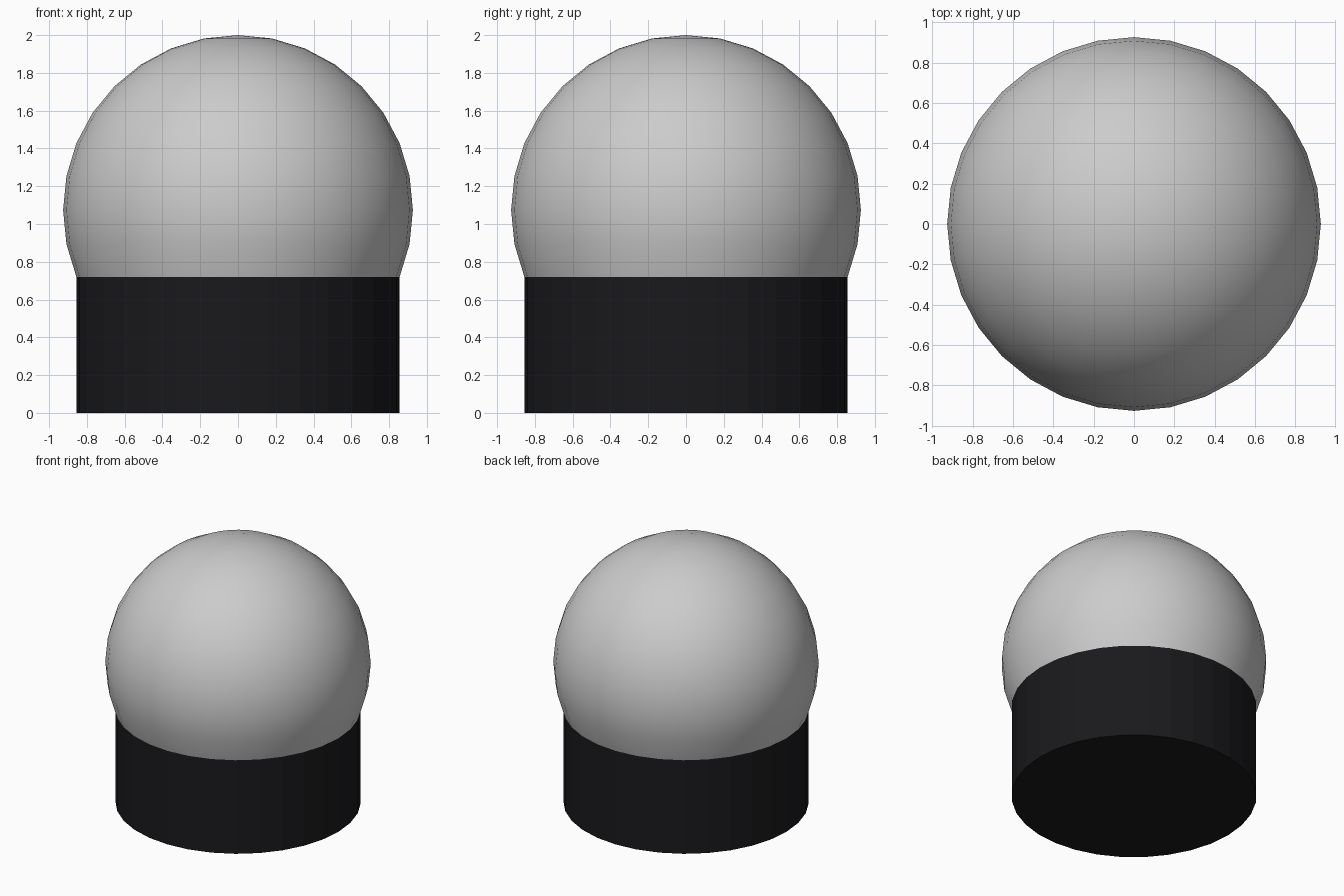
import bpy, bmesh, math

if "Cube" in bpy.data.objects:
    bpy.data.objects.remove(bpy.data.objects["Cube"])

SIDES = 32
R = 0.926                                  # globe radius
CZ = 2.0 - R                               # globe centre height
CUT = math.radians(22.5)                   # globe meets the base two rings below its equator
BASE_R, BASE_H = R * math.cos(CUT), CZ - R * math.sin(CUT)

# Globe: sphere opened at the ring where it joins the base
bpy.ops.mesh.primitive_uv_sphere_add(segments=SIDES, ring_count=16, radius=R, location=(0, 0, CZ))
globe = bpy.context.object
globe.name = "globe"
bm = bmesh.new()
bm.from_mesh(globe.data)
below = [v for v in bm.verts if v.co.z < BASE_H - CZ - 0.01]
bmesh.ops.delete(bm, geom=below, context='VERTS')
bm.to_mesh(globe.data)
bm.free()
bpy.ops.object.shade_smooth()

# Base: dark faceted drum matching the globe's ring
bpy.ops.mesh.primitive_cylinder_add(vertices=SIDES, radius=BASE_R, depth=BASE_H,
                                    location=(0, 0, BASE_H / 2))
base = bpy.context.object
base.name = "base"
dark = bpy.data.materials.new("dark_base")
dark.diffuse_color = (0.010, 0.010, 0.012, 1)
dark.use_nodes = True
dark.node_tree.nodes["Principled BSDF"].inputs["Base Color"].default_value = dark.diffuse_color
base.data.materials.append(dark)
